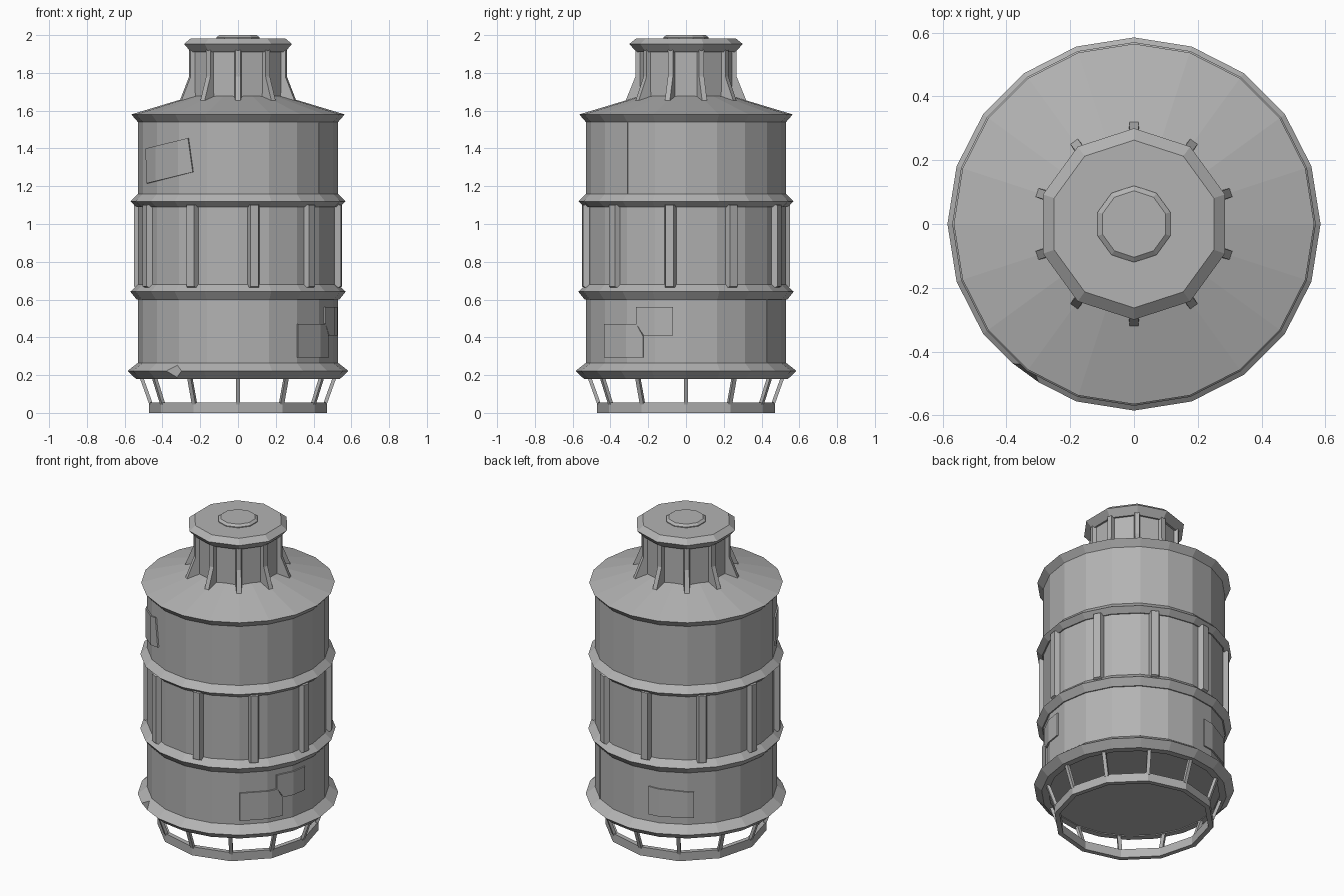
import bpy, bmesh
from math import cos, sin, pi, radians
from mathutils import Vector

old = bpy.data.objects.get("Cube")
if old:
    bpy.data.objects.remove(old)

metal = bpy.data.materials.new("grey_metal")
metal.use_nodes = True
GREY = (0.45, 0.45, 0.45, 1)
metal.diffuse_color = GREY
metal.node_tree.nodes["Principled BSDF"].inputs["Base Color"].default_value = GREY

SIDES = 20
HULL = 0.53


def finish(name, bm):
    bmesh.ops.recalc_face_normals(bm, faces=bm.faces)
    mesh = bpy.data.meshes.new(name)
    bm.to_mesh(mesh)
    bm.free()
    mesh.materials.append(metal)
    obj = bpy.data.objects.new(name, mesh)
    bpy.context.collection.objects.link(obj)
    return obj


def lathe(profile, sides, loop=False, start=pi / 2):
    """Turn an (r, z) profile; a loop becomes a ring, otherwise the ends are capped."""
    bm = bmesh.new()
    rows = [[bm.verts.new((r * cos(start + 2 * pi * i / sides),
                           r * sin(start + 2 * pi * i / sides), z))
             for i in range(sides)] for r, z in profile]
    pairs = list(zip(rows, rows[1:]))
    if loop:
        pairs.append((rows[-1], rows[0]))
    else:
        bm.faces.new(rows[0])
        bm.faces.new(rows[-1])
    for a, b in pairs:
        for i in range(sides):
            j = (i + 1) % sides
            bm.faces.new((a[i], a[j], b[j], b[i]))
    return bm


def radial_fins(name, outline, count, start):
    """Repeat an (r, z, half width) outline around the axis."""
    bm = bmesh.new()
    for k in range(count):
        a = radians(start) + 2 * pi * k / count
        out, side = Vector((cos(a), sin(a), 0)), Vector((-sin(a), cos(a), 0))
        left, right = [[bm.verts.new(out * r + side * w * s + Vector((0, 0, z)))
                        for r, z, w in outline] for s in (-1, 1)]
        bm.faces.new(left)
        bm.faces.new(right)
        for i in range(len(outline)):
            bm.faces.new((left[i - 1], left[i], right[i], right[i - 1]))
    return finish(name, bm)


def hull_plate(name, azimuth, corners, lift=0.009):
    """Cut a thin plate wrapping the hull; corners are (sideways, z), anticlockwise."""
    a = radians(azimuth)
    out, side = Vector((cos(a), sin(a), 0)), Vector((-sin(a), cos(a), 0))
    bm = lathe([(HULL + lift, 0), (HULL + lift, 2)], SIDES)
    bm.normal_update()
    bmesh.ops.recalc_face_normals(bm, faces=bm.faces)
    away = [f for f in bm.faces if abs(f.normal.z) > 0.5 or f.normal.dot(out) < 0.05]
    bmesh.ops.delete(bm, geom=away, context="FACES")
    points = [side * u + Vector((0, 0, z)) for u, z in corners]
    for p, q in zip(points, points[1:] + points[:1]):
        bmesh.ops.bisect_plane(bm, geom=bm.verts[:] + bm.edges[:] + bm.faces[:],
                               plane_co=p, plane_no=(q - p).cross(out), clear_outer=True)
    obj = finish(name, bm)
    # the open patch must face outwards before it is thickened
    if obj.data.polygons[0].normal.dot(out) < 0:
        obj.data.flip_normals()
    solid = obj.modifiers.new("thickness", "SOLIDIFY")
    solid.thickness = lift + 0.006
    solid.offset = -1


# Hull drum with conical roof
finish("hull", lathe([(0.52, 0.185), (HULL, 0.2), (HULL, 1.54), (0.565, 1.58),
                      (0.24, 1.678)], SIDES))

# Flared bands round the hull
for name, low, mid, high, radius in (("lower_band", 0.6, 0.642, 0.68, 0.57),
                                     ("upper_band", 1.09, 1.12, 1.16, 0.57)):
    finish(name, lathe([(0.5, low), (0.537, low), (radius, mid), (HULL, high),
                        (0.5, high)], SIDES, loop=True))

# Bottom skirt with one chipped corner
skirt = lathe([(0.5, 0.18), (0.54, 0.18), (0.585, 0.222), (HULL, 0.265), (0.5, 0.265)],
              SIDES, loop=True)
chip = Vector((0.585 * cos(radians(-126)), 0.585 * sin(radians(-126)), 0.222))
corner = min(skirt.verts, key=lambda v: (v.co - chip).length)
bmesh.ops.bevel(skirt, geom=[corner], offset=0.05, segments=1, affect="VERTICES")
finish("bottom_skirt", skirt)

# Vertical ribs on the middle section
radial_fins("middle_ribs", [(0.51, 0.65, 0.035), (0.555, 0.67, 0.022),
                            (0.555, 1.1, 0.022), (0.51, 1.11, 0.035)], 10, -9)

# Neck, its buttresses and the cap
finish("neck", lathe([(0.25, 1.62), (0.25, 1.92)], 10))
radial_fins("neck_buttresses", [(0.22, 1.64, 0.022), (0.32, 1.652, 0.014),
                                (0.268, 1.78, 0.014), (0.268, 1.92, 0.014),
                                (0.22, 1.92, 0.022)], 10, 90)
finish("cap", lathe([(0.262, 1.91), (0.3, 1.953), (0.263, 1.983)], 10))
finish("cap_knob", lathe([(0.12, 1.975), (0.12, 1.988), (0.104, 2.0)], 10))

# Open base: slanted struts on a foot ring
radial_fins("base_struts", [(0.45, 0.045, 0.011), (0.47, 0.045, 0.011),
                            (0.522, 0.19, 0.011), (0.502, 0.19, 0.011)], 12, 0)
finish("foot_ring", lathe([(0.44, 0), (0.47, 0), (0.47, 0.055), (0.44, 0.055)],
                          12, loop=True))

# Riveted repair plates
hull_plate("upper_front_plate", -90, [(-0.485, 1.215), (-0.24, 1.275),
                                      (-0.265, 1.455), (-0.49, 1.4)])
hull_plate("lower_side_plate", 0, [(-0.435, 0.292), (-0.228, 0.292), (-0.228, 0.405),
                                   (-0.262, 0.47), (-0.435, 0.47)])
hull_plate("upper_side_plate", 0, [(-0.225, 0.41), (-0.07, 0.41), (-0.07, 0.56),
                                   (-0.265, 0.56), (-0.265, 0.475)])
hull_plate("lower_back_plate", 116, [(-0.14, 0.31), (0.13, 0.31),
                                     (0.13, 0.475), (-0.14, 0.49)])

# Narrow weld seams
for name, azimuth, low, high in (("upper_left_seam", -36, 1.16, 1.54),
                                 ("upper_back_seam", 144, 1.16, 1.54),
                                 ("lower_back_seam", 54, 0.265, 0.6)):
    hull_plate(name, azimuth, [(-0.004, low), (0.004, low), (0.004, high), (-0.004, high)],
               0.003)
